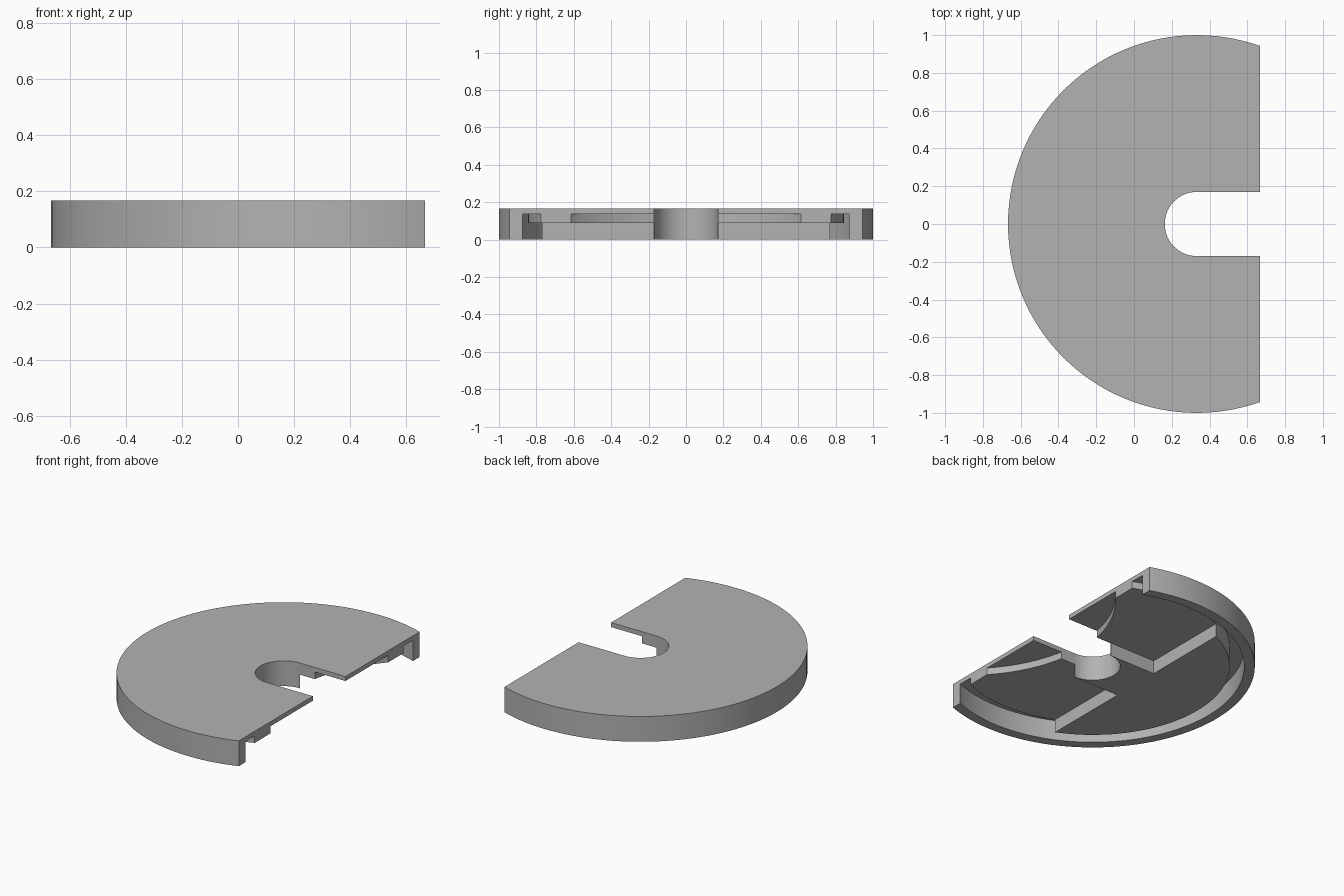
import bpy
import math

cube = bpy.data.objects.get("Cube")
if cube:
    bpy.data.objects.remove(cube, do_unlink=True)

CX = 0.333                                # disc centre, cut face is at x = 2 * CX
HEIGHT, CEILING, FLOOR = 0.167, 0.137, 0.09
STEP_X = CX - 0.345                       # front of the deep solid part
NECK = 0.174                              # half width of the neck behind the notch
NOTCH_R = 0.17


def cylinder(name, x, radius, z0, z1, sides=128):
    bpy.ops.mesh.primitive_cylinder_add(vertices=sides, radius=radius, depth=z1 - z0,
                                        location=(x, 0, (z0 + z1) / 2))
    bpy.context.object.name = name
    return bpy.context.object


def box(name, x, y, z):
    bpy.ops.mesh.primitive_cube_add(size=1, location=[sum(r) / 2 for r in (x, y, z)])
    obj = bpy.context.object
    obj.name = name
    obj.scale = [r[1] - r[0] for r in (x, y, z)]
    bpy.ops.object.transform_apply(location=False, rotation=False, scale=True)
    return obj


def combine(target, tool, operation="DIFFERENCE"):
    """Apply a boolean and throw the tool away."""
    mod = target.modifiers.new("combine", "BOOLEAN")
    mod.operation, mod.object, mod.solver = operation, tool, "EXACT"
    bpy.ops.object.select_all(action="DESELECT")
    target.select_set(True)
    bpy.context.view_layer.objects.active = target
    bpy.ops.object.modifier_apply(modifier=mod.name)
    bpy.data.objects.remove(tool, do_unlink=True)


# Outer cap: top plate with a hanging rim
body = cylinder("half_disc_cover", CX, 1, 0, HEIGHT)
combine(body, cylinder("rim_hollow", CX, 0.935, -0.1, CEILING))

# Inner core, separated from the rim by a groove
core = cylinder("core", CX, 0.845, 0, CEILING + 0.012)
for side in (-1, 1):
    y = sorted((side * NECK, side * 1.2))
    combine(core, box("side_pocket", (STEP_X, 2), y, (-0.1, FLOOR)))
combine(core, box("front_pocket", (CX, 2), (-1.2, 1.2), (-0.1, FLOOR)))
combine(core, cylinder("arc_recess", CX + 1, 0.907, -0.1, CEILING))
combine(body, core, "UNION")

# Straight cut and rounded notch
combine(body, box("straight_cut", (2 * CX, 2), (-2, 2), (-1, 1)))
combine(body, cylinder("notch_round", CX, NOTCH_R, -1, 1, 64))
combine(body, box("notch_slot", (CX, 2), (-NOTCH_R, NOTCH_R), (-1, 1)))

# Single grey colour
grey = bpy.data.materials.new("light_grey")
grey.use_nodes = True
colour = (0.45, 0.45, 0.45, 1)
grey.diffuse_color = colour
grey.node_tree.nodes["Principled BSDF"].inputs["Base Color"].default_value = colour
body.data.materials.clear()
body.data.materials.append(grey)
for face in body.data.polygons:
    face.material_index = 0

body.select_set(True)
bpy.context.view_layer.objects.active = body
bpy.ops.object.shade_smooth_by_angle(angle=math.radians(30))
